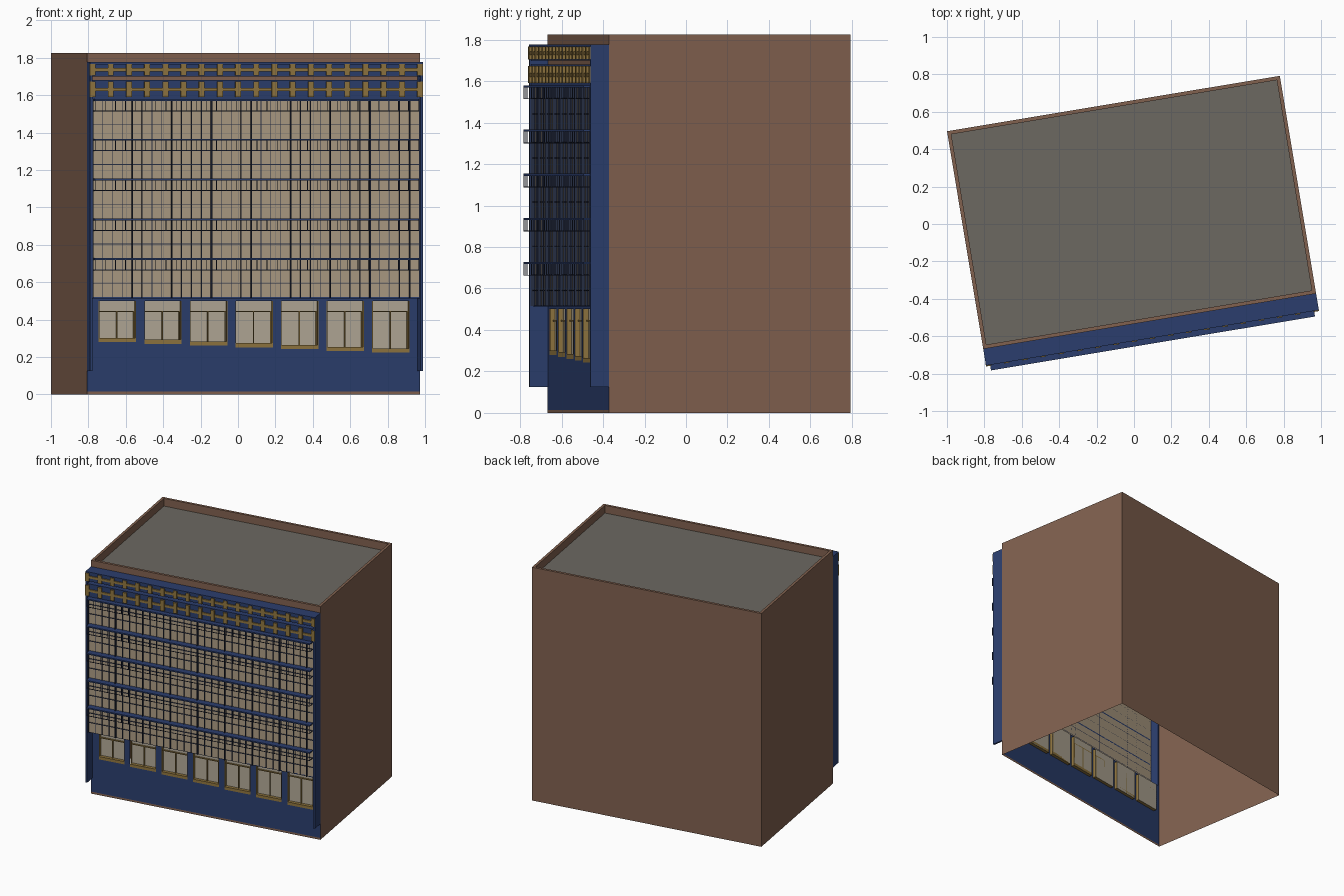
import bpy, bmesh, math
from mathutils import Matrix

if "Cube" in bpy.data.objects:
    bpy.data.objects.remove(bpy.data.objects["Cube"])

# Local frame: u along the facade, v into the building, z up, turned on plan
ANGLE = math.radians(9.45)
FRAME = Matrix.Translation((-0.806, -0.668, 0)) @ Matrix.Rotation(ANGLE, 4, 'Z')
W, D, H = 1.804, 1.18, 1.825


def material(name, rgb):
    m = bpy.data.materials.new(name)
    m.diffuse_color = (*rgb, 1)
    m.use_nodes = True
    m.node_tree.nodes["Principled BSDF"].inputs["Base Color"].default_value = m.diffuse_color
    return m


BROWN = material("brown_render", (0.22, 0.12, 0.078))
BLUE = material("navy_panel", (0.024, 0.048, 0.155))
DARK = material("dark_metal", (0.02, 0.028, 0.06))
BEIGE = material("beige_glass", (0.42, 0.335, 0.23))
PALE = material("pale_glass", (0.45, 0.40, 0.31))
GOLD = material("gold_trim", (0.28, 0.18, 0.05))
ROOF = material("roof_grey", (0.15, 0.14, 0.12))


def part(name, mat, boxes):
    """One object from (u0,u1,v0,v1,z0,z1) boxes; a zero-size axis gives a flat panel."""
    bm = bmesh.new()
    for b in boxes:
        lo, hi = b[0::2], b[1::2]
        flat = [i for i in range(3) if abs(hi[i] - lo[i]) < 1e-6]
        if flat:
            a, c = [i for i in range(3) if i != flat[0]]
            vs = []
            for s, t in ((0, 0), (1, 0), (1, 1), (0, 1)):
                p = list(lo)
                p[a], p[c] = (lo[a], hi[a])[s], (lo[c], hi[c])[t]
                vs.append(bm.verts.new(p))
            bm.faces.new(vs)
        else:
            mid = [(x + y) / 2 for x, y in zip(lo, hi)]
            size = [y - x for x, y in zip(lo, hi)]
            bmesh.ops.create_cube(bm, size=1, matrix=Matrix.Translation(mid) @ Matrix.Diagonal((*size, 1)))
    me = bpy.data.meshes.new(name)
    bm.to_mesh(me)
    bm.free()
    me.materials.append(mat)
    ob = bpy.data.objects.new(name, me)
    ob.matrix_world = FRAME
    bpy.context.collection.objects.link(ob)
    return ob


# Main shell: open underneath, roof sunk behind a parapet
RZ, T = 1.765, 0.02
part("shell_walls", BROWN, [
    (0, 0, 0, D, 0, RZ), (W, W, 0, D, 0, RZ), (0, W, D, D, 0, RZ),
    (0, W, 0, 0, 1.58, RZ), (0, W, 0, 0, 0, 0.015)])
part("parapet", BROWN, [
    (0, W, 0, T, RZ, H), (0, W, D - T, D, RZ, H),
    (0, T, T, D - T, RZ, H), (W - T, W, T, D - T, RZ, H)])
part("roof", ROOF, [(0, W, 0, D, RZ, RZ)])

# Ground floor wall with seven openings whose sills step down
G_TOP, WIN_TOP, U0, WIN_W, PITCH, N = 0.515, 0.50, 0.062, 0.203, 0.247, 7
wall = [(0, W, 0, 0, WIN_TOP, G_TOP)]
panes, trim = [], []
edge = 0
for i in range(N):
    a = U0 + i * PITCH
    b = a + WIN_W
    z = 0.28 - 0.0095 * i
    c = (a + b) / 2
    wall += [(edge, a, 0, 0, 0.015, WIN_TOP), (a, b, 0, 0, 0.015, z)]
    panes.append((a, b, 0.025, 0.025, z, WIN_TOP))
    trim += [(a, b, 0, 0.025, z, z + 0.022),
             (a, a + 0.004, 0.001, 0.025, z, WIN_TOP),
             (b - 0.004, b, 0.001, 0.025, z, WIN_TOP),
             (a, b, 0.015, 0.025, 0.44, 0.447),
             (c - 0.003, c + 0.003, 0.015, 0.025, z, 0.44),
             (b - 0.012, b - 0.006, 0.015, 0.025, z, 0.44)]
    edge = b
wall.append((edge, W, 0, 0, 0.015, WIN_TOP))
part("ground_floor_wall", BLUE, wall)
part("ground_floor_panes", PALE, panes)
part("ground_floor_window_trim", GOLD, trim)

# Side fins and cap framing the curtain wall
FV, GV, P = -0.09, -0.07, 0.014
part("side_fins", BLUE, [(0, P, FV, 0, 0.125, 1.775), (W - P, W, FV, 0, 0.125, 1.775)])
part("soffit", BLUE, [(P, W - P, GV, 0, G_TOP - 0.003, G_TOP + 0.006)])

# Curtain wall glass with mullions and transoms
TOP = 1.58
part("curtain_glass", BEIGE, [(P, W - P, GV, GV, G_TOP, TOP)])
STEP, COUNT = 0.0537, 33
mullions = []
for i in range(COUNT + 1):
    u = 0.016 + i * STEP
    heavy = i % 4 == 0
    w, d = (0.003, 0.016) if heavy else (0.0015, 0.007)
    mullions.append((u - w, u + w, GV - d, GV, G_TOP, TOP))
part("mullions", DARK, mullions)
levels = [0.725 + 0.2128 * k for k in range(5)]
part("transoms", DARK, [(P, W - P, GV - 0.006, GV, z - 0.136, z - 0.132) for z in levels]
     + [(P, W - P, GV - 0.006, GV, z - 0.062, z - 0.058) for z in levels])

# Sunshade ledges with a lower rail hung on short posts
OV, UA, UB = -0.12, 0.022, 1.778
part("sunshade_ledges", BLUE, [(UA, UB, OV, GV, z - 0.007, z + 0.003) for z in levels])
rails = []
for z in levels:
    rails.append((UA, UB, OV, OV + 0.004, z - 0.063, z - 0.059))
    for u in (UA, UB - 0.003):
        rails.append((u, u + 0.003, OV, GV, z - 0.063, z - 0.059))
    for i in range(COUNT):
        u = UA + i * (UB - UA - 0.003) / (COUNT - 1)
        rails.append((u, u + 0.003, OV, OV + 0.003, z - 0.06, z - 0.006))
part("sunshade_rails", DARK, rails)

# Cornice: two navy bands with gold cross ornament
part("cornice_bands", BLUE, [(P, W - P, -0.082, 0, 1.58, 1.68), (P, W - P, -0.082, 0, 1.70, 1.765),
                             (0, W, FV, 0, 1.765, 1.776)])
cross = []
for z0, z1, zb in ((1.59, 1.672, 1.63), (1.704, 1.767, 1.735)):
    cross.append((0, W, -0.09, -0.08, zb - 0.009, zb + 0.009))
    for i in range(19):
        u = 0.014 + i * 0.0986
        cross.append((u - 0.015, u + 0.015, -0.095, -0.08, z0, z1))
part("cornice_crosses", GOLD, cross)
